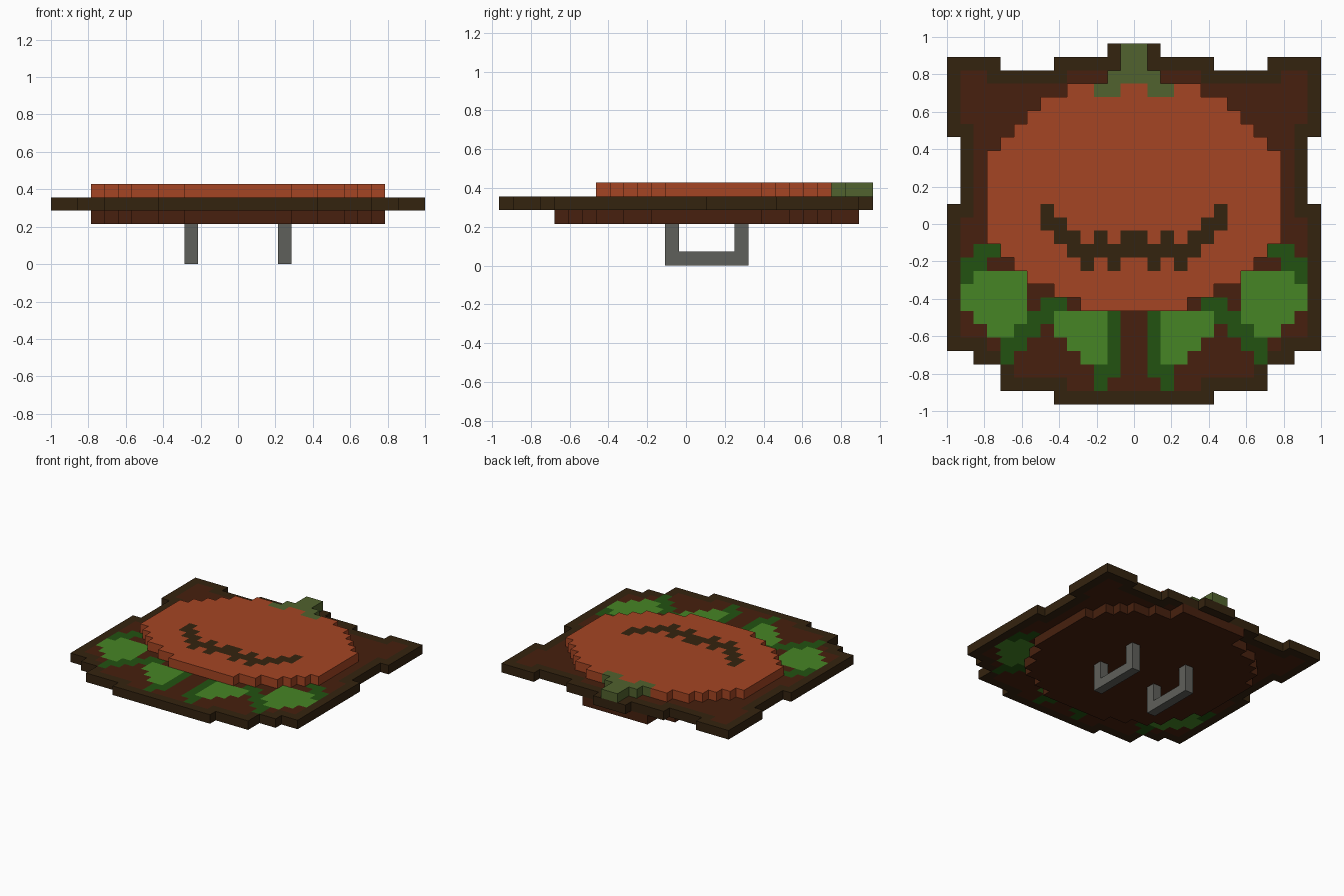
import bpy, bmesh

if "Cube" in bpy.data.objects:
    bpy.data.objects.remove(bpy.data.objects["Cube"])

P = 2 / 28  # one pixel of the design; rows are counted 0..26 from the front edge

def material(name, r, g, b):
    lin = [((c / 255 + 0.055) / 1.055) ** 2.4 for c in (r, g, b)]
    m = bpy.data.materials.new(name)
    m.diffuse_color = (*lin, 1)
    m.use_nodes = True
    m.node_tree.nodes["Principled BSDF"].inputs["Base Color"].default_value = m.diffuse_color
    return m

RIM = material("dark wood", 52, 35, 15)
WOOD = material("brown wood", 71, 32, 14)
ORANGE = material("pumpkin orange", 165, 69, 35)
STEM = material("stem olive", 81, 98, 46)
LEAF = material("leaf green", 70, 133, 37)
VEIN = material("dark leaf green", 34, 82, 17)
GREY = material("iron grey", 95, 96, 91)

def finish(name, bm, mats):
    bmesh.ops.recalc_face_normals(bm, faces=bm.faces)
    me = bpy.data.meshes.new(name)
    bm.to_mesh(me)
    bm.free()
    for m in mats:
        me.materials.append(m)
    ob = bpy.data.objects.new(name, me)
    bpy.context.collection.objects.link(ob)
    return ob

def pixels(spans):
    """Cells from (row start, row end, inner x, outer x), mirrored over x = 0."""
    return {(s, j) for j0, j1, a, b in spans for j in range(j0, j1)
            for i in range(a, b) for s in (i, -1 - i)}

def layer(name, cells, level, paint):
    """One pixel thick slab; paint lists (material, cells), later ones on top."""
    bm = bmesh.new()
    verts = {}

    def v(i, j, k):
        if (i, j, k) not in verts:
            verts[i, j, k] = bm.verts.new((i * P, (j - 13.5) * P, k * P))
        return verts[i, j, k]

    lo, hi = level, level + 1
    for i, j in sorted(cells):
        slot = max(n for n, (_, area) in enumerate(paint) if (i, j) in area)
        loop = [(i, j), (i + 1, j), (i + 1, j + 1), (i, j + 1)]
        faces = [[v(*c, hi) for c in loop], [v(*c, lo) for c in reversed(loop)]]
        for n, (dx, dy) in enumerate([(0, -1), (1, 0), (0, 1), (-1, 0)]):
            if (i + dx, j + dy) not in cells:
                a, b = loop[n], loop[(n + 1) % 4]
                faces.append([v(*a, lo), v(*b, lo), v(*b, hi), v(*a, hi)])
        for f in faces:
            bm.faces.new(f).material_index = slot
    return finish(name, bm, [m for m, _ in paint])

# Main board with a one pixel rim and painted leaves
board = pixels([(0, 1, 0, 6), (1, 3, 0, 10), (3, 4, 0, 12), (4, 15, 0, 14),
                (15, 20, 0, 13), (20, 25, 0, 14), (25, 26, 0, 6),
                (25, 26, 10, 14), (26, 27, 0, 2)])
rim = {(i, j) for i, j in board
       if any((i + a, j + b) not in board for a in (-1, 0, 1) for b in (-1, 0, 1))}
leaves = pixels([(9, 10, 8, 12), (7, 9, 8, 13), (6, 7, 8, 12), (5, 6, 9, 11),
                 (5, 7, 2, 6), (4, 5, 2, 5), (3, 4, 2, 4)])
veins = pixels([(11, 12, 10, 12), (10, 11, 11, 13), (9, 10, 12, 13),
                (7, 8, 5, 7), (6, 7, 6, 8), (5, 6, 7, 9), (4, 5, 8, 10),
                (3, 4, 9, 10), (2, 7, 1, 2), (2, 3, 2, 3), (1, 2, 2, 3)])
layer("board", board, 4, [(WOOD, board), (RIM, rim), (LEAF, leaves), (VEIN, veins)])

# Round backing plate
backing = pixels([(4, 5, 0, 4), (5, 6, 0, 6), (6, 7, 0, 8), (7, 9, 0, 9),
                  (9, 11, 0, 10), (11, 19, 0, 11), (19, 21, 0, 10),
                  (21, 22, 0, 9), (22, 23, 0, 8), (23, 24, 0, 6), (24, 26, 0, 4)])
layer("backing_plate", backing, 3, [(WOOD, backing)])

# Raised pumpkin with a toothy grin
stem = pixels([(25, 27, 0, 1), (24, 25, 0, 2), (23, 24, 1, 3)])
pumpkin = pixels([(7, 8, 0, 4), (8, 9, 0, 6), (9, 10, 0, 8), (10, 11, 0, 9),
                  (11, 12, 0, 10), (12, 19, 0, 11), (19, 20, 0, 10),
                  (20, 21, 0, 9), (21, 22, 0, 8), (22, 23, 0, 7),
                  (23, 24, 0, 5)]) - stem
grin = pixels([(14, 15, 6, 7), (13, 14, 5, 7), (12, 13, 4, 6), (12, 13, 2, 3),
               (12, 13, 0, 1), (11, 12, 0, 5), (10, 11, 3, 4), (10, 11, 1, 2)])
layer("pumpkin", pumpkin, 5, [(ORANGE, pumpkin), (RIM, grin)])
layer("stem", stem, 5, [(STEM, stem)])

# Two U-shaped handles under the backing
U = [(12, 3), (12, 0), (18, 0), (18, 3), (17, 3), (17, 1), (13, 1), (13, 3)]
for side, x in (("left", -4), ("right", 3)):
    bm = bmesh.new()
    face = bm.faces.new([bm.verts.new((x * P, (j - 13.5) * P, k * P)) for j, k in U])
    out = bmesh.ops.extrude_face_region(bm, geom=[face])["geom"]
    bmesh.ops.translate(bm, vec=(P, 0, 0),
                        verts=[g for g in out if isinstance(g, bmesh.types.BMVert)])
    finish(side + "_handle", bm, [GREY])
